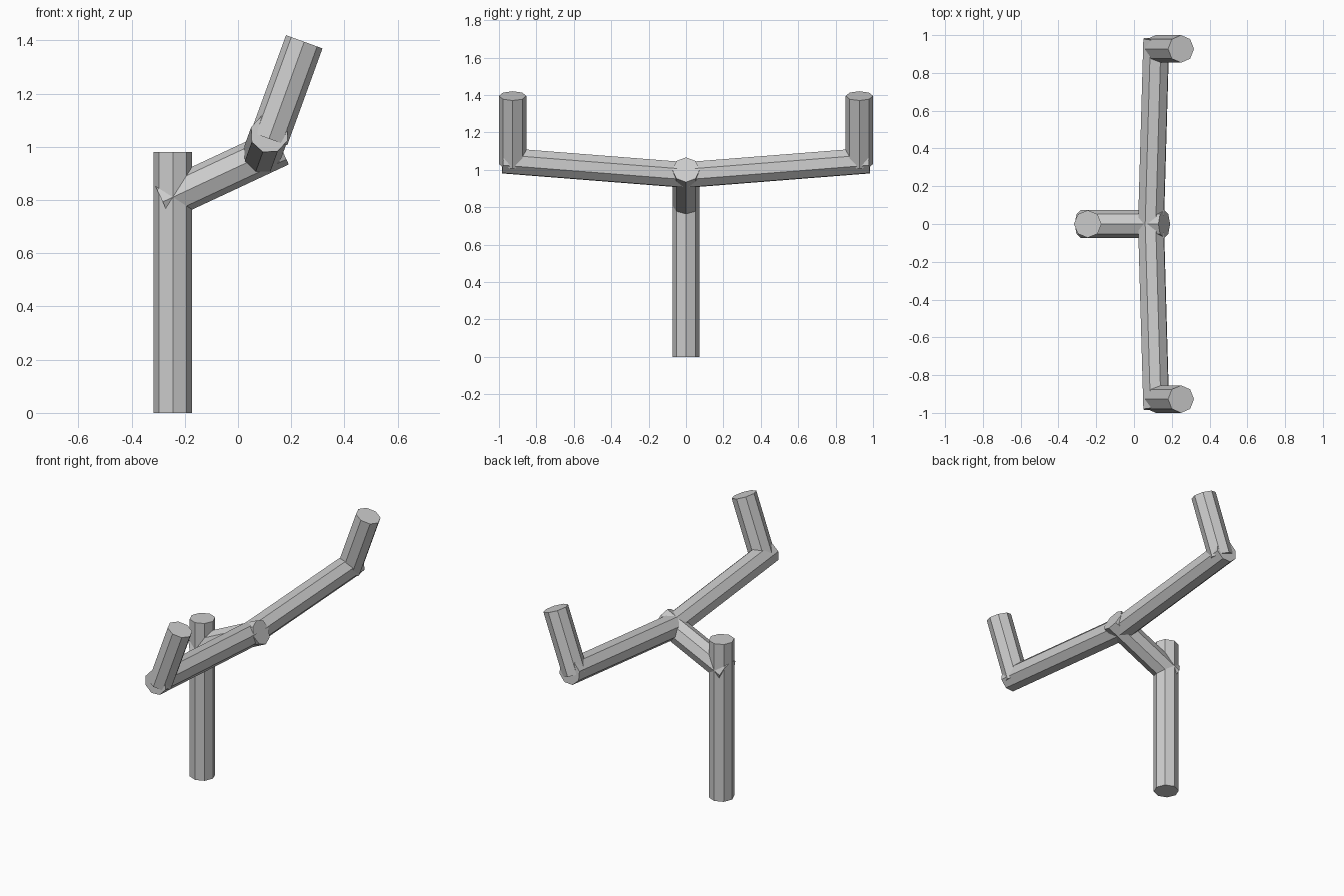
import bpy, bmesh
from math import radians, sin, cos
from mathutils import Vector, Matrix

if "Cube" in bpy.data.objects:
    bpy.data.objects.remove(bpy.data.objects["Cube"])

R = 0.073


def rod(name, start, end, side):
    """Eight-sided capped rod; 'side' fixes the direction of one corner."""
    start, end = Vector(start), Vector(end)
    z = (end - start).normalized()
    x = Vector(side)
    x = (x - z * x.dot(z)).normalized()
    y = z.cross(x)
    frame = Matrix((x, y, z)).transposed().to_4x4()
    bm = bmesh.new()
    bmesh.ops.create_cone(bm, cap_ends=True, segments=8, radius1=R, radius2=R,
                          depth=(end - start).length,
                          matrix=Matrix.Translation((start + end) / 2) @ frame)
    mesh = bpy.data.meshes.new(name)
    bm.to_mesh(mesh)
    bm.free()
    obj = bpy.data.objects.new(name, mesh)
    bpy.context.collection.objects.link(obj)
    return obj


# Upright post and the slanted strut that carries the fork
rod("post", (-0.245, 0, 0), (-0.245, 0, 0.98), (1, 0, 0))
rod("strut", (-0.283, 0, 0.793), (0.16, 0, 1.0), (0, 1, 0))

# Fork plane leans forward by 20 degrees
tilt = radians(20)
up = Vector((sin(tilt), 0, cos(tilt)))
hub = Vector((0.09, 0, 0.972))

for label, s in (("left", -1), ("right", 1)):
    # Arm rising gently outwards from the hub
    tip = hub + up * 0.082 + Vector((0, s * 0.979, 0))
    out = (tip - hub).normalized()
    rod(label + "_arm", hub - out * 0.007, tip, up)
    # Prong standing on the arm end
    top = Vector((0.249, s * 0.927, 1.395))
    rod(label + "_prong", top - up * 0.388, top, (0, 1, 0))
